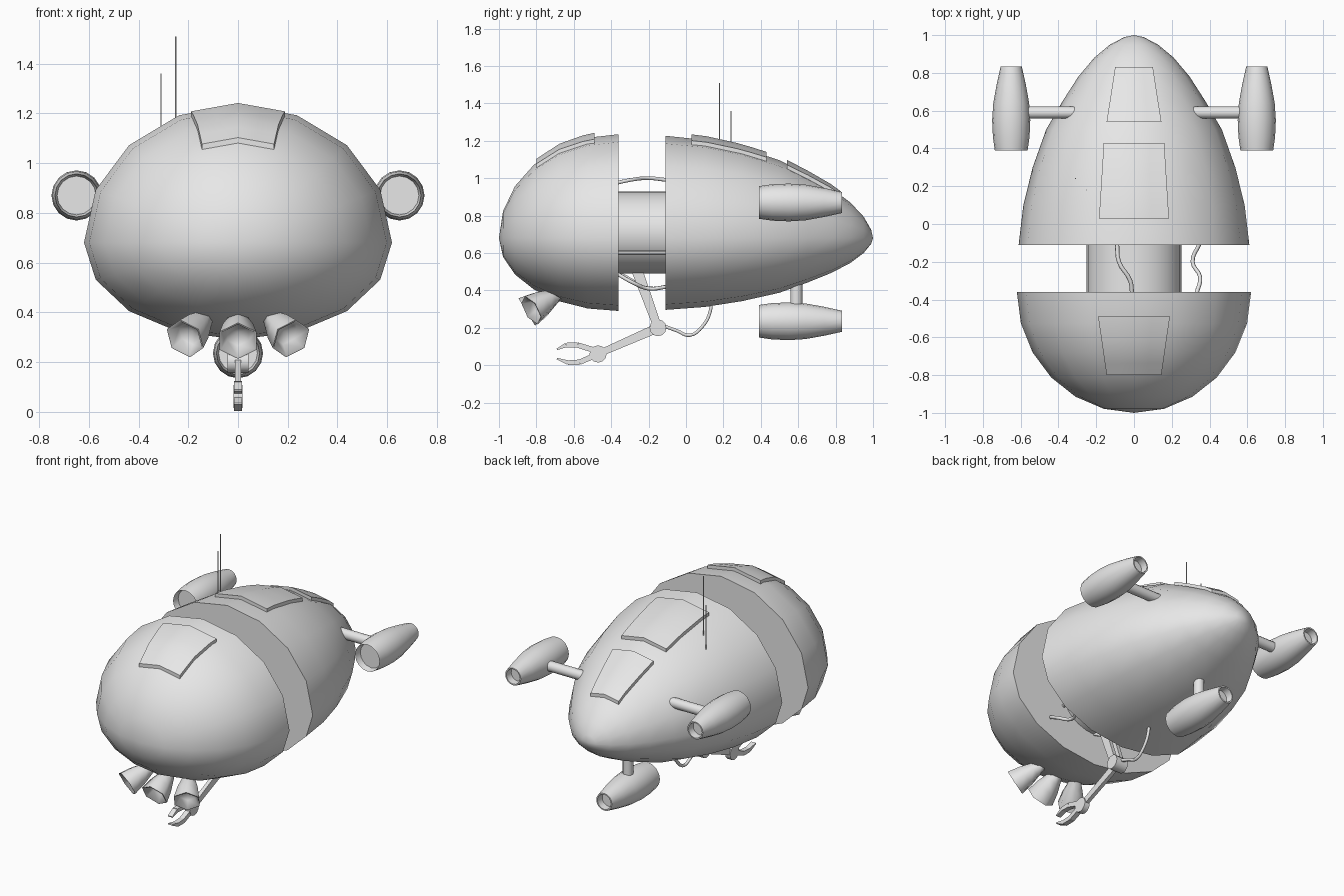
import bpy, bmesh
from math import sin, cos, pi, radians
from mathutils import Vector, Matrix
from mathutils.bvhtree import BVHTree

cube = bpy.data.objects.get("Cube")
if cube:
    bpy.data.objects.remove(cube, do_unlink=True)

grey = bpy.data.materials.new("hull_grey")
grey.use_nodes = True
grey.diffuse_color = (0.8, 0.8, 0.8, 1)
grey.node_tree.nodes["Principled BSDF"].inputs["Base Color"].default_value = (0.8, 0.8, 0.8, 1)


def finish(name, bm, angle=40):
    """Turn a bmesh into a named, shaded object."""
    bmesh.ops.remove_doubles(bm, verts=bm.verts[:], dist=1e-5)
    bmesh.ops.recalc_face_normals(bm, faces=bm.faces[:])
    mesh = bpy.data.meshes.new(name)
    bm.to_mesh(mesh)
    bm.free()
    mesh.materials.append(grey)
    obj = bpy.data.objects.new(name, mesh)
    bpy.context.collection.objects.link(obj)
    bpy.ops.object.select_all(action='DESELECT')
    obj.select_set(True)
    bpy.context.view_layer.objects.active = obj
    bpy.ops.object.shade_smooth_by_angle(angle=radians(angle))
    return obj


def lathe(profile, sides=16, section=lambda r, a: (r * cos(a), r * sin(a)), matrix=Matrix()):
    """Sweep (y, radius) pairs around the y axis."""
    bm = bmesh.new()
    rings = []
    for y, r in profile:
        ring = []
        for i in range(sides):
            x, z = section(r, 2 * pi * i / sides)
            ring.append(bm.verts.new(matrix @ Vector((x, y, z))))
        rings.append(ring)
    for a, b in zip(rings, rings[1:]):
        for i in range(sides):
            j = (i + 1) % sides
            bm.faces.new((a[i], a[j], b[j], b[i]))
    bmesh.ops.remove_doubles(bm, verts=bm.verts[:], dist=1e-5)
    return bm


def rod(name, start, end, radius, sides=12):
    start, end = Vector(start), Vector(end)
    d = end - start
    m = Matrix.Translation(start) @ d.to_track_quat('Y', 'Z').to_matrix().to_4x4()
    n = d.length
    return finish(name, lathe([(0, 0), (0, radius), (n, radius), (n, 0)], sides, matrix=m))


def tube(name, points, radius):
    """Bent cable through a few points."""
    curve = bpy.data.curves.new(name, 'CURVE')
    curve.dimensions = '3D'
    curve.bevel_depth = radius
    curve.bevel_resolution = 1
    curve.resolution_u = 4
    curve.use_fill_caps = True
    spline = curve.splines.new('BEZIER')
    spline.bezier_points.add(len(points) - 1)
    for bp, p in zip(spline.bezier_points, points):
        bp.co = p
        bp.handle_left_type = bp.handle_right_type = 'AUTO'
    curve.materials.append(grey)
    obj = bpy.data.objects.new(name, curve)
    bpy.context.collection.objects.link(obj)


def link_bar(name, a, b, wa, wb, x, half):
    """Tapered flat bar between two (y, z) points."""
    a, b = Vector(a), Vector(b)
    d = (b - a).normalized()
    n = Vector((-d.y, d.x))
    outline = [a + n * wa, b + n * wb, b - n * wb, a - n * wa]
    bm = bmesh.new()
    face = bm.faces.new([bm.verts.new((x - half, p.x, p.y)) for p in outline])
    ext = bmesh.ops.extrude_face_region(bm, geom=[face])
    bmesh.ops.translate(bm, vec=(2 * half, 0, 0),
                        verts=[v for v in ext["geom"] if isinstance(v, bmesh.types.BMVert)])
    return finish(name, bm)


# Hull halves: egg section, taller above the widest line than below
def hull_section(r, a):
    return 0.62 * r * cos(a), 0.68 + (0.555 if sin(a) > 0 else 0.39) * r * sin(a)


def centred(profile):
    # shift the closing points to the hull axis by keeping radius zero
    return lathe(profile, 16, hull_section)


steps = 6
front_profile = [(-0.36, 0)] + [(-0.36 - 0.64 * sin(pi / 2 * i / steps), cos(pi / 2 * i / steps))
                                for i in range(steps + 1)]
rear_profile = [(-0.11, 0), (-0.11, 0.985), (0.1, 0.945), (0.3, 0.865), (0.5, 0.75), (0.65, 0.61),
                (0.78, 0.475), (0.88, 0.34), (0.95, 0.205), (0.99, 0.08), (1, 0)]
hull_trees = {}
for name, profile in (("front_hull", front_profile), ("rear_hull", rear_profile)):
    bm = centred(profile)
    hull_trees[name] = BVHTree.FromBMesh(bm)
    finish(name, bm)


# Hatches: tapered plates draped over the hull
def hatch(name, hull, y0, y1, w0, w1, lift=0.022, nx=4, ny=5):
    tree = hull_trees[hull]
    bm = bmesh.new()
    layers = []
    for h in (lift, -0.02):
        grid = []
        for j in range(ny + 1):
            t = j / ny
            y, w = y0 + (y1 - y0) * t, w0 + (w1 - w0) * t
            row = []
            for i in range(nx + 1):
                x = w * (2 * i / nx - 1)
                hit = tree.ray_cast(Vector((x, y, 3)), Vector((0, 0, -1)))[0]
                row.append(bm.verts.new((x, y, hit.z + h)))
            grid.append(row)
        for j in range(ny):
            for i in range(nx):
                bm.faces.new((grid[j][i], grid[j][i + 1], grid[j + 1][i + 1], grid[j + 1][i]))
        layers.append(grid[0] + [r[-1] for r in grid[1:]] + grid[-1][-2::-1]
                      + [r[0] for r in grid[-2:0:-1]])
    top, low = layers
    for i in range(len(top)):
        k = (i + 1) % len(top)
        bm.faces.new((top[i], top[k], low[k], low[i]))
    finish(name, bm)


hatch("front_hatch", "front_hull", -0.8, -0.49, 0.145, 0.19)
hatch("middle_hatch", "rear_hull", 0.03, 0.43, 0.185, 0.16)
hatch("rear_hatch", "rear_hull", 0.54, 0.83, 0.145, 0.1)

# Core joining the halves, with side pipes and loose cables
finish("core", lathe([(-0.37, 0.22), (-0.1, 0.22)], 24,
                     lambda r, a: (1.14 * r * cos(a), 0.71 + r * sin(a))))
for side, label in ((-1, "right"), (1, "left")):
    rod(label + "_core_pipe", (side * 0.235, -0.37, 0.6), (side * 0.235, -0.1, 0.6), 0.012, 8)
tube("upper_cable", [(-0.01, -0.37, 0.975), (-0.02, -0.3, 0.99), (-0.08, -0.2, 1.0),
                     (-0.09, -0.1, 0.99)], 0.011)
tube("lower_cable", [(0.33, -0.37, 0.49), (0.35, -0.28, 0.44), (0.31, -0.2, 0.41),
                     (0.35, -0.1, 0.42)], 0.011)

# Engine pods with recessed ends, on struts
pod_profile = [(0.43, 0), (0.43, 0.078), (0.39, 0.087), (0.46, 0.097), (0.55, 0.101), (0.64, 0.095),
               (0.74, 0.077), (0.835, 0.056), (0.835, 0.048), (0.79, 0.045), (0.79, 0)]
for label, x, z, inner in (("right", -0.65, 0.87, (-0.3, 0.87)), ("left", 0.65, 0.87, (0.3, 0.87)),
                           ("bottom", 0, 0.235, (0, 0.5))):
    finish(label + "_engine_pod", lathe(pod_profile, 16, matrix=Matrix.Translation((x, 0, z))))
    rod(label + "_strut", (x, 0.59, z), (inner[0], 0.59, inner[1]), 0.032)

# Six-sided bell thrusters under the nose
bell = [(-0.03, 0), (-0.03, 0.03), (0.03, 0.05), (0.09, 0.07), (0.165, 0.085), (0.165, 0.078),
        (0.12, 0.05), (0.1, 0)]
for label, x, y, turn in (("right", -0.14, -0.7, -0.48), ("middle", 0, -0.71, 0),
                          ("left", 0.14, -0.7, 0.48)):
    d = Vector((turn, -0.83, -0.5))
    m = Matrix.Translation((x, y, 0.37)) @ d.to_track_quat('Y', 'Z').to_matrix().to_4x4()
    m = m @ Matrix.Rotation(pi / 6, 4, 'Y')
    finish(label + "_thruster", lathe(bell, 6, matrix=m), 65)

# Folding arm with claw
elbow, wrist = (-0.15, 0.2), (-0.47, 0.06)
for side, label in ((-1, "right"), (1, "left")):
    link_bar(label + "_upper_arm", (-0.27, 0.53), elbow, 0.03, 0.022, side * 0.025, 0.012)
link_bar("forearm", elbow, wrist, 0.025, 0.018, 0, 0.012)
rod("elbow_joint", (-0.042, *elbow), (0.042, *elbow), 0.045)
rod("wrist_joint", (-0.018, *wrist), (0.018, *wrist), 0.046)
for label, path in (("upper_claw", [(-0.49, 0.08), (-0.58, 0.108), (-0.64, 0.108), (-0.69, 0.085)]),
                    ("lower_claw", [(-0.49, 0.05), (-0.57, 0.016), (-0.63, 0.014), (-0.69, 0.035)])):
    for i, (a, b) in enumerate(zip(path, path[1:])):
        widths = [0.015, 0.014, 0.012, 0.004]
        link_bar(f"{label}_{i + 1}", a, b, widths[i], widths[i + 1], 0, 0.016)
tube("arm_cable", [(0, -0.12, 0.21), (0, -0.05, 0.185), (0, 0.02, 0.16), (0, 0.09, 0.21),
                   (0, 0.13, 0.29), (0, 0.135, 0.36)], 0.01)
tube("shoulder_cable", [(0, -0.37, 0.5), (0, -0.3, 0.46), (0, -0.22, 0.41)], 0.01)

# Antennas
rod("tall_antenna", (-0.25, 0.18, 1.05), (-0.25, 0.18, 1.51), 0.003, 6)
rod("short_antenna", (-0.31, 0.24, 1.0), (-0.31, 0.24, 1.36), 0.003, 6)
